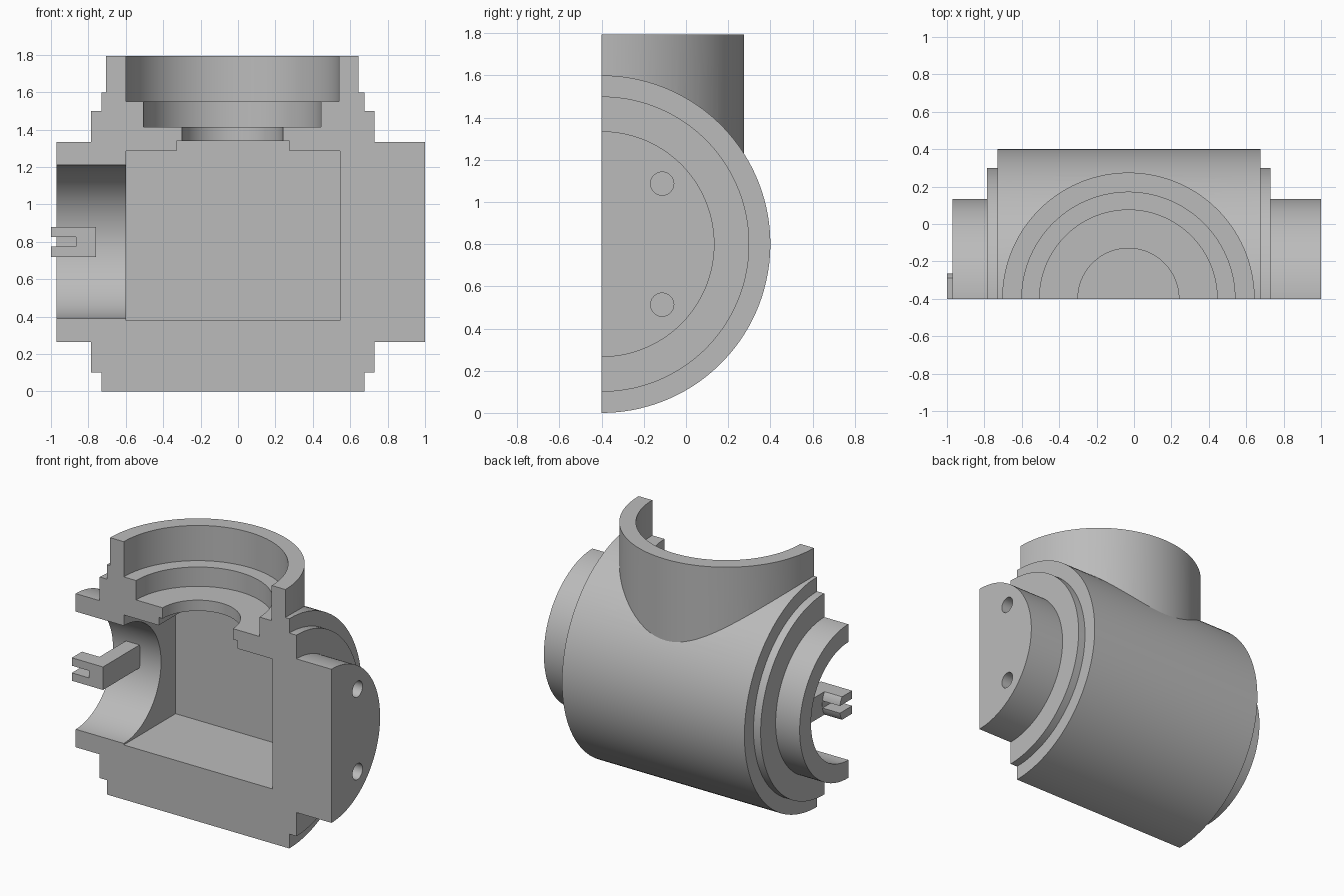
import bpy, bmesh, math
from mathutils import Matrix, Vector

old = bpy.data.objects.get("Cube")
if old:
    bpy.data.objects.remove(old, do_unlink=True)

CUT_Y, AXIS_Z, MID_X = -0.4, 0.8, -0.03
SEGMENTS = 128

grey = bpy.data.materials.new("machined_grey")
grey.use_nodes = True
grey.diffuse_color = (0.5, 0.5, 0.5, 1)
grey.node_tree.nodes["Principled BSDF"].inputs["Base Color"].default_value = (0.5, 0.5, 0.5, 1)


def finish_mesh(name, bm):
    bmesh.ops.recalc_face_normals(bm, faces=bm.faces)
    mesh = bpy.data.meshes.new(name)
    bm.to_mesh(mesh)
    bm.free()
    mesh.materials.append(grey)
    obj = bpy.data.objects.new(name, mesh)
    bpy.context.collection.objects.link(obj)
    return obj


def lathe(name, profile, axis, centre):
    """Solid of revolution from (position, radius) pairs along X or Z."""
    bm = bmesh.new()
    rings = []
    for pos, r in profile:
        ring = []
        for i in range(SEGMENTS):
            a = math.tau * (i + 0.5) / SEGMENTS
            u, v = r * math.cos(a), r * math.sin(a)
            p = (pos, u, v) if axis == "X" else (u, v, pos)
            ring.append(bm.verts.new(Vector(p) + Vector(centre)))
        rings.append(ring)
    for a, b in zip(rings, rings[1:]):
        for i in range(SEGMENTS):
            j = (i + 1) % SEGMENTS
            bm.faces.new((a[i], a[j], b[j], b[i]))
    bm.faces.new(rings[0])
    bm.faces.new(rings[-1])
    return finish_mesh(name, bm)


def prism(name, outline, y0, y1):
    """Extrude an XZ outline from y0 to y1."""
    bm = bmesh.new()
    face = bm.faces.new([bm.verts.new((x, y0, z)) for x, z in outline])
    res = bmesh.ops.extrude_face_region(bm, geom=[face])
    verts = [g for g in res["geom"] if isinstance(g, bmesh.types.BMVert)]
    bmesh.ops.translate(bm, verts=verts, vec=(0, y1 - y0, 0))
    return finish_mesh(name, bm)


def box(name, x0, x1, y0, y1, z0, z1):
    return prism(name, [(x0, z0), (x1, z0), (x1, z1), (x0, z1)], y0, y1)


def combine(obj, tool, operation):
    mod = obj.modifiers.new("combine", "BOOLEAN")
    mod.operation, mod.solver, mod.object = operation, "EXACT", tool
    bpy.context.view_layer.objects.active = obj
    bpy.ops.object.modifier_apply(modifier=mod.name)
    bpy.data.objects.remove(tool, do_unlink=True)


def smooth(obj):
    bpy.ops.object.select_all(action="DESELECT")
    obj.select_set(True)
    bpy.context.view_layer.objects.active = obj
    bpy.ops.object.shade_smooth_by_angle(angle=math.radians(20))


# Stepped horizontal body with the upright neck
along_x = (0, CUT_Y, AXIS_Z)
upright = (MID_X, CUT_Y, 0)
body = lathe("valve_housing", [
    (-0.97, 0.535), (-0.785, 0.535), (-0.785, 0.7), (-0.73, 0.7), (-0.73, 0.8),
    (0.675, 0.8), (0.675, 0.7), (0.73, 0.7), (0.73, 0.535), (1.0, 0.535)], "X", along_x)
combine(body, lathe("neck", [(0.8, 0.675), (1.795, 0.675)], "Z", upright), "UNION")

# Inner chamber with its shallow upper recess
chamber = prism("chamber", [
    (-0.6, 0.38), (0.545, 0.38), (0.545, 1.285), (0.275, 1.285),
    (0.275, 1.34), (-0.33, 1.34), (-0.33, 1.285), (-0.6, 1.285)], -1.5, 0.17)
combine(body, chamber, "DIFFERENCE")

# Stepped neck bore, side bore and the two blind bolt holes
combine(body, lathe("neck_bore", [
    (1.9, 0.57), (1.55, 0.57), (1.55, 0.475), (1.415, 0.475),
    (1.415, 0.27), (1.2, 0.27)], "Z", upright), "DIFFERENCE")
combine(body, lathe("side_bore", [(-1.1, 0.41), (-0.5, 0.41)], "X", along_x), "DIFFERENCE")
for side in (-1, 1):
    centre = (0, CUT_Y + 0.287, AXIS_Z + side * 0.287)
    combine(body, lathe("bolt_hole", [(0.77, 0.055), (1.1, 0.055)], "X", centre), "DIFFERENCE")

# Section the housing in half
combine(body, box("front_half", -2, 2, -2, CUT_Y, -1, 3), "DIFFERENCE")
smooth(body)

# Crossbar in the side bore
bar = box("crossbar", -0.865, -0.76, CUT_Y, 0.02, 0.72, 0.88)

# Slotted round-backed lug in front of the crossbar
lug = lathe("slotted_lug", [(-1.0, 0.137), (-0.865, 0.137)], "X", along_x)
combine(lug, box("lug_slab", -1.2, -0.7, CUT_Y, 0.2, 0.72, 0.88), "INTERSECT")
combine(lug, box("slot", -1.2, -0.866, -1, 0.2, 0.775, 0.825), "DIFFERENCE")
smooth(lug)
